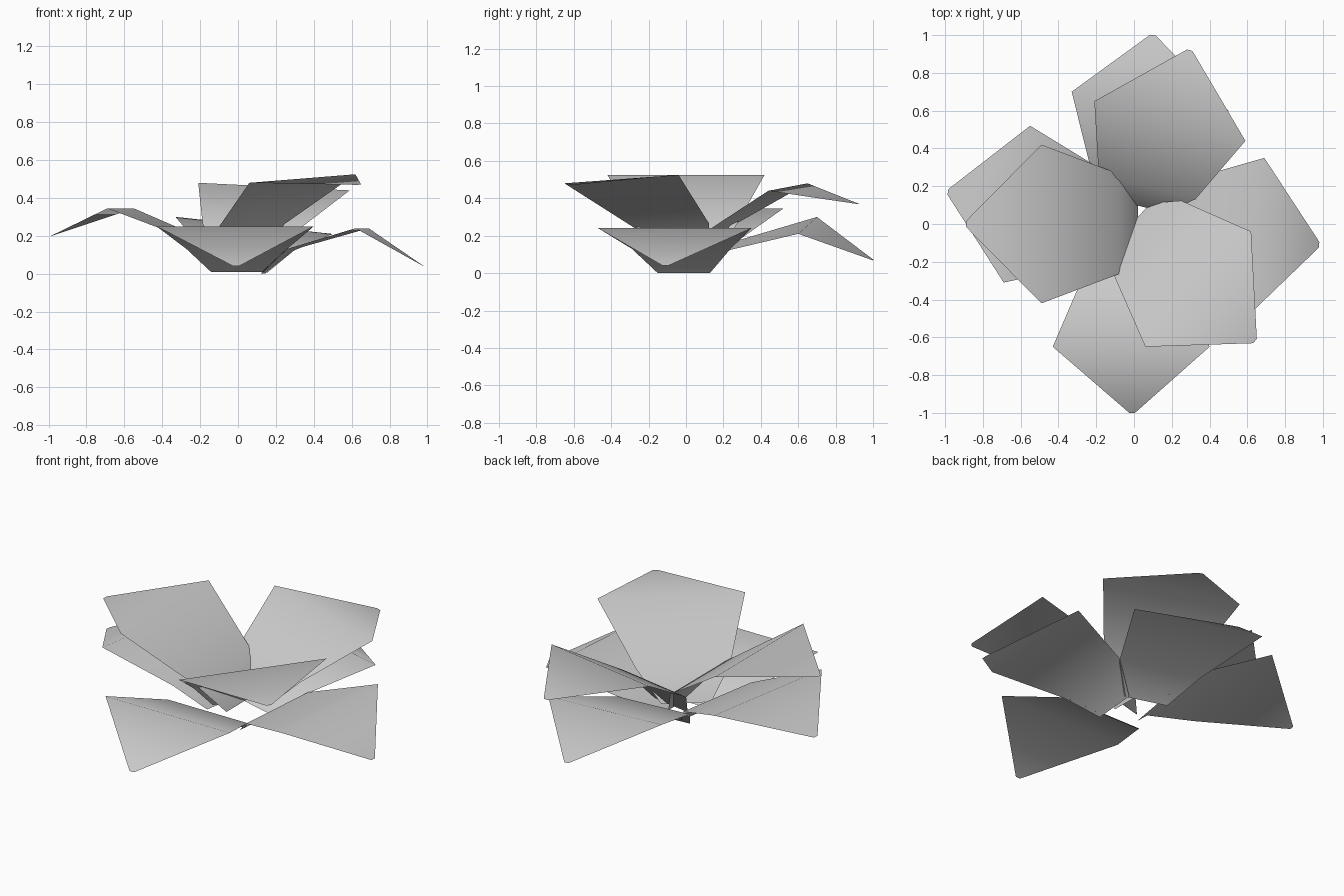
import bpy
from mathutils import Vector

cube = bpy.data.objects.get("Cube")
if cube:
    bpy.data.objects.remove(cube, do_unlink=True)

grey = bpy.data.materials.new("pale_grey")
grey.use_nodes = True
colour = (0.6, 0.6, 0.6, 1)
grey.diffuse_color = colour
grey.node_tree.nodes["Principled BSDF"].inputs["Base Color"].default_value = colour


def petal(name, left, right, tip, middle, base):
    """Folded sheet: base, middle, shoulders and blunt tip; middle and base are (radius, height)."""
    left, right, tip = Vector(left), Vector(right), Vector(tip)
    side = (right - left).normalized()
    centre = (left + right) / 2
    out = Vector((centre.x, centre.y, 0)).normalized()

    def row(point, half):
        return [point - side * half, point + side * half]

    def on_axis(spot):
        return out * spot[0] + Vector((0, 0, spot[1]))

    verts = row(on_axis(base), 0.14) + row(on_axis(middle), 0.265) + [left, right] + row(tip, 0.015)
    faces = [(i, i + 1, i + 3, i + 2) for i in (0, 2, 4)]
    mesh = bpy.data.meshes.new(name)
    mesh.from_pydata(verts, [], faces)
    mesh.materials.append(grey)
    mesh.shade_smooth()
    # Turn the top side of the sheet upward
    if mesh.polygons[1].normal.z < 0:
        mesh.flip_normals()
    bpy.context.collection.objects.link(bpy.data.objects.new(name, mesh))


# Upper ring of three raised petals
petal("upper_back_petal", (-0.21, 0.65, 0.48), (0.59, 0.44, 0.44), (0.295, 0.92, 0.37), (0.21, 0.25), (0.10, 0.09))
petal("upper_right_petal", (-0.49, -0.42, 0.525), (-0.49, 0.42, 0.525), (-0.89, 0, 0.475), (0.08, 0.25), (-0.02, 0.08))
petal("upper_front_petal", (0.62, -0.04, 0.525), (0.06, -0.65, 0.48), (0.64, -0.62, 0.47), (0.10, 0.25), (-0.01, 0.08))

# Lower ring of four drooping petals
petal("lower_back_petal", (-0.33, 0.70, 0.30), (0.50, 0.60, 0.21), (0.10, 1.0, 0.07), (0.26, 0.15), (0.12, 0.02))
petal("lower_right_petal", (-0.69, -0.31, 0.345), (-0.55, 0.52, 0.345), (-0.985, 0.17, 0.20), (0.24, 0.19), (0.10, 0.05))
petal("lower_front_petal", (0.40, -0.65, 0.25), (-0.43, -0.65, 0.25), (-0.01, -1.0, 0.04), (0.28, 0.13), (0.13, 0.01))
petal("lower_left_petal", (0.69, 0.35, 0.24), (0.62, -0.47, 0.24), (0.98, -0.11, 0.04), (0.28, 0.13), (0.13, 0.0))
